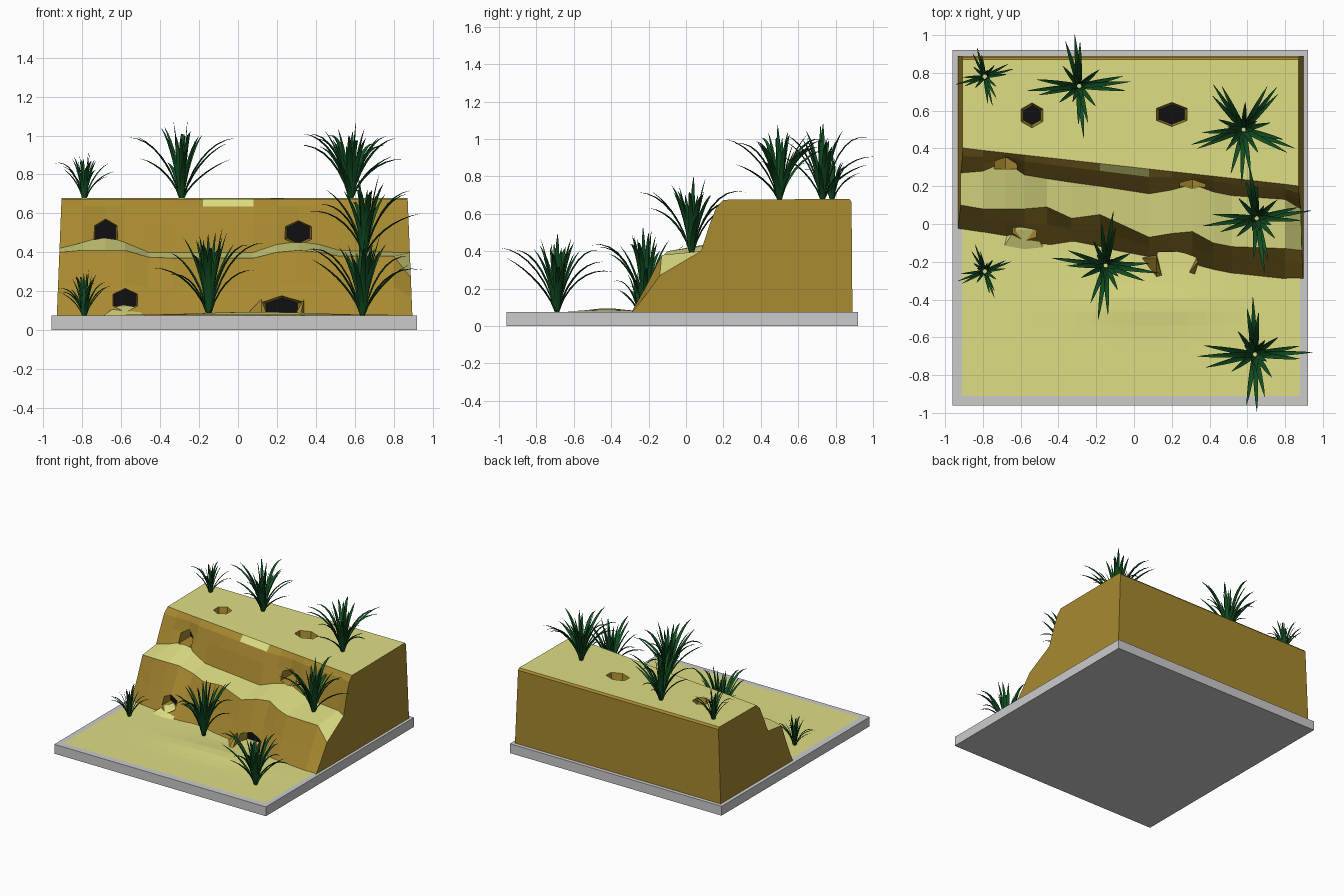
import bpy, bmesh, math, random
from mathutils import Vector

if "Cube" in bpy.data.objects:
    bpy.data.objects.remove(bpy.data.objects["Cube"])

random.seed(4)


def material(name, r, g, b):
    m = bpy.data.materials.new(name)
    m.diffuse_color = (r, g, b, 1)
    m.use_nodes = True
    m.node_tree.nodes["Principled BSDF"].inputs["Base Color"].default_value = m.diffuse_color
    return m


BROWN = material("earth_brown", 0.39, 0.25, 0.03)
SAND = material("sand", 0.73, 0.73, 0.23)
BLACK = material("tunnel_dark", 0.005, 0.005, 0.006)
GREEN = material("leaf_green", 0.006, 0.075, 0.016)


def to_object(name, bm, *mats, fix=True):
    if fix:
        bmesh.ops.recalc_face_normals(bm, faces=bm.faces[:])
    me = bpy.data.meshes.new(name)
    bm.to_mesh(me)
    bm.free()
    for m in mats:
        me.materials.append(m)
    ob = bpy.data.objects.new(name, me)
    bpy.context.collection.objects.link(ob)
    return ob


def hull(name, pts, mat):
    bm = bmesh.new()
    for p in pts:
        bm.verts.new(p)
    bmesh.ops.convex_hull(bm, input=bm.verts[:])
    return to_object(name, bm, mat)


# Base slab
bm = bmesh.new()
bmesh.ops.create_cube(bm, size=1)
for v in bm.verts:
    v.co = (-0.02 + v.co.x * 1.88, -0.02 + v.co.y * 1.88, 0.0375 + v.co.z * 0.075)
to_object("base_slab", bm)

# Sandy ground with a faint rise at the cliff foot
bm = bmesh.new()
bmesh.ops.create_grid(bm, x_segments=18, y_segments=24, size=1)
for v in bm.verts:
    x, y = -0.015 + v.co.x * 0.895, -0.015 + v.co.y * 0.895
    z = 0.078 + 0.017 * math.exp(-((x - 0.1) / 0.4) ** 2 - ((y + 0.42) / 0.12) ** 2)
    v.co = (x, y, z)
to_object("sand_ground", bm, SAND, fix=False)

# Stepped cliff: x, foot y, ledge front y and z, ledge back y and z
stations = [
    (-0.92, -0.03, 0.10, 0.40, 0.27, 0.42),
    (-0.80, -0.05, 0.08, 0.41, 0.28, 0.45),
    (-0.68, -0.07, 0.08, 0.41, 0.33, 0.485),
    (-0.58, -0.11, 0.08, 0.41, 0.26, 0.45),
    (-0.46, -0.12, 0.09, 0.375, 0.24, 0.40),
    (-0.33, -0.10, 0.03, 0.37, 0.22, 0.40),
    (-0.18, -0.13, 0.05, 0.37, 0.20, 0.40),
    (0.08, -0.18, -0.07, 0.37, 0.16, 0.40),
    (0.20, -0.20, -0.05, 0.40, 0.18, 0.44),
    (0.31, -0.22, -0.04, 0.41, 0.21, 0.455),
    (0.42, -0.25, -0.10, 0.40, 0.17, 0.44),
    (0.52, -0.27, -0.12, 0.38, 0.15, 0.41),
    (0.80, -0.30, -0.13, 0.38, 0.13, 0.40),
    (0.885, -0.30, -0.14, 0.27, 0.08, 0.40),
]
bm = bmesh.new()
rings = []
for i, (x, yb, yf, zf, yk, zk) in enumerate(stations):
    yt = 0.30 - 0.112 * x
    end = -1 if i == 0 else 1 if i == len(stations) - 1 else 0
    prof = [(yb, 0.06), (yb * 0.45 + yf * 0.55, 0.07 + (zf - 0.07) * 0.5), (yf, zf), (yk, zk),
            (yk + (yt - yk) * 0.4, 0.55), (yk + (yt - yk) * 0.68, 0.635), (yt, 0.675),
            (0.872, 0.68), (0.885, 0.665), (0.89, 0.06)]
    rings.append([bm.verts.new((x + end * (0.012 - 0.025 * (z - 0.06) / 0.62), y, z)) for y, z in prof])
for a, b in zip(rings, rings[1:]):
    for k in range(len(a)):
        n = (k + 1) % len(a)
        bm.faces.new((a[k], b[k], b[n], a[n]))
bm.faces.new(rings[0])
bm.faces.new(rings[-1])
bmesh.ops.recalc_face_normals(bm, faces=bm.faces[:])
bm.normal_update()
for f in bm.faces:
    f.material_index = 1 if f.normal.z > 0.7 else 0
cliff = to_object("stepped_cliff", bm, BROWN, SAND)

# Burrow holes: flared six-sided cuts with dark ends
cut, dark = bmesh.new(), bmesh.new()


def burrow(start, depth, rx, rv, flare, down=False):
    d = Vector((0, 0, -1)) if down else Vector((0, 1, 0))
    v = Vector((0, 1, 0)) if down else Vector((0, 0, 1))

    def ring(target, t, s):
        pts = []
        for k in range(6):
            a = math.pi / 2 + k * math.pi / 3
            p = Vector(start) + d * t + Vector((rx * s * math.cos(a) * 1.1, 0, 0)) + v * rv * s * math.sin(a)
            p.z = max(p.z, 0.0 if target is cut and start[2] < 0.13 else 0.079)
            pts.append(target.verts.new(p))
        return pts
    a, b = ring(cut, 0, flare), ring(cut, depth, 1)
    for k in range(6):
        cut.faces.new((a[k], a[(k + 1) % 6], b[(k + 1) % 6], b[k]))
    cut.faces.new(a)
    cut.faces.new(b)
    f = dark.faces.new(ring(dark, depth - 0.004, 1.0))
    f.normal_update()
    if f.normal.dot(d) > 0:
        f.normal_flip()


burrow((-0.68, 0.29, 0.50), 0.16, 0.055, 0.065, 1.15)
burrow((0.31, 0.19, 0.50), 0.15, 0.06, 0.055, 1.2)
burrow((-0.58, -0.14, 0.155), 0.20, 0.06, 0.055, 1.2)
burrow((0.225, -0.27, 0.11), 0.19, 0.085, 0.055, 1.6)
burrow((-0.54, 0.575, 0.72), 0.12, 0.046, 0.05, 1.5, True)
burrow((0.20, 0.58, 0.72), 0.12, 0.07, 0.052, 1.35, True)
cutter = to_object("burrow_cutter", cut, BROWN)
cutter.hide_render = True
to_object("burrow_darkness", dark, BLACK, fix=False)
mod = cliff.modifiers.new("burrows", 'BOOLEAN')
mod.operation = 'DIFFERENCE'
mod.solver = 'EXACT'
mod.object = cutter
bpy.context.view_layer.objects.active = cliff
bpy.ops.object.modifier_apply(modifier=mod.name)
bpy.data.objects.remove(cutter, do_unlink=True)

# Spilled sand and earth cheeks at the lower burrows
hull("spilled_sand", [(-0.69, -0.12, 0.075), (-0.48, -0.13, 0.075), (-0.58, -0.14, 0.075),
                      (-0.63, -0.03, 0.12), (-0.53, -0.03, 0.12), (-0.59, 0.03, 0.13),
                      (-0.65, 0.03, 0.075), (-0.52, 0.03, 0.075)], SAND)
hull("burrow_cheek_left", [(0.04, -0.18, 0.075), (0.12, -0.29, 0.075), (0.15, -0.28, 0.075),
                           (0.12, -0.16, 0.075), (0.12, -0.18, 0.16)], BROWN)
hull("burrow_cheek_right", [(0.34, -0.21, 0.075), (0.32, -0.27, 0.075), (0.29, -0.26, 0.075),
                            (0.33, -0.18, 0.075), (0.34, -0.20, 0.16)], BROWN)


# Spiky plants: arching arms of folded leaves around an upright core
def leaf(bm, ang, reach, height, droop, half):
    out = Vector((math.cos(ang), math.sin(ang), 0))
    side = Vector((-out.y, out.x, 0))
    prev = None
    for k in range(8):
        t = k / 7
        c = out * (0.012 + (reach - 0.012) * t ** 1.25) + Vector((0, 0, height * ((1 + droop) * t - droop * t * t)))
        w = half * (0.65 + 1.1 * t) * (1 - t) ** 0.85 + 0.0006
        lift = Vector((0, 0, w * 0.5)) - out * w * 0.35
        row = [bm.verts.new(p) for p in (c - side * w + lift, c, c + side * w + lift)]
        if prev:
            for j in range(2):
                bm.faces.new((prev[j + 1], prev[j], row[j], row[j + 1])).smooth = True
        prev = row


def plant(name, x, y, z, reach, height, turn, arms):
    bm = bmesh.new()
    half = reach * 0.062
    for i in range(arms):
        a = math.radians(turn) + i * math.tau / arms
        leaf(bm, a, reach, height * random.uniform(0.5, 0.85), random.uniform(0.6, 1.4), half)
        for s in (-1, 1):
            leaf(bm, a + s * random.uniform(0.1, 0.25), reach * random.uniform(0.7, 0.92),
                 height * random.uniform(0.45, 0.85), random.uniform(0.3, 1.2), half)
        leaf(bm, a + 0.6, reach * 0.5, height * random.uniform(0.75, 0.9), 0.4, half)
    for i in range(9):
        leaf(bm, math.radians(turn) + i * 2.4, reach * random.uniform(0.1, 0.33),
             height * (1 if i == 0 else random.uniform(0.65, 0.97)), 0.2, half)
    to_object(name, bm, GREEN, fix=False).location = (x, y, z)


plants = [
    (-0.79, 0.78, 0.675, 0.16, 0.24, 15, 4),
    (-0.29, 0.73, 0.675, 0.275, 0.41, 5, 4),
    (0.58, 0.50, 0.675, 0.29, 0.40, -20, 5),
    (0.65, 0.03, 0.39, 0.29, 0.41, 8, 4),
    (-0.15, -0.22, 0.08, 0.29, 0.45, -8, 4),
    (-0.79, -0.25, 0.075, 0.15, 0.235, 20, 4),
    (0.64, -0.69, 0.075, 0.305, 0.42, 2, 4),
]
for i, p in enumerate(plants):
    plant(f"spiky_plant_{i + 1}", *p)
